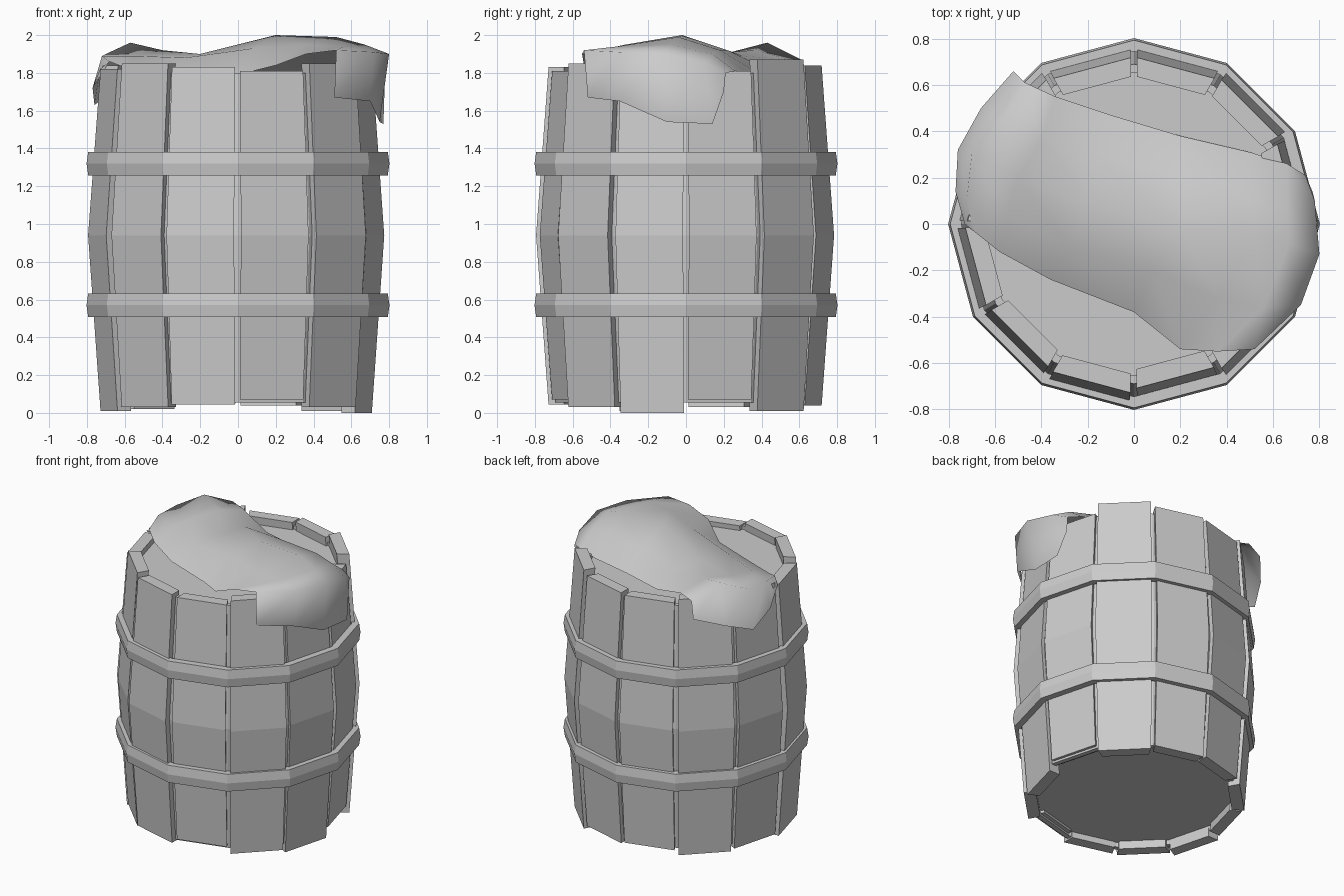
import bpy, bmesh, math
from mathutils import Matrix, Vector

cube = bpy.data.objects.get("Cube")
if cube:
    bpy.data.objects.remove(cube, do_unlink=True)

GREY = (0.6, 0.6, 0.6, 1.0)
grey = bpy.data.materials.new("plain_grey")
grey.use_nodes = True
grey.diffuse_color = GREY
grey.node_tree.nodes["Principled BSDF"].inputs["Base Color"].default_value = GREY

SIDES = 12
STEP = 2 * math.pi / SIDES
HALF_TAN = math.tan(STEP / 2)
MID_Z = 0.94


def finish(name, bm, fix_normals=True):
    if fix_normals:
        bmesh.ops.recalc_face_normals(bm, faces=bm.faces)
    mesh = bpy.data.meshes.new(name)
    bm.to_mesh(mesh)
    bm.free()
    mesh.materials.append(grey)
    obj = bpy.data.objects.new(name, mesh)
    bpy.context.collection.objects.link(obj)
    return obj


def bridge(bm, rings):
    for a, b in zip(rings, rings[1:]):
        n = len(a)
        for i in range(n):
            bm.faces.new((a[i], a[(i + 1) % n], b[(i + 1) % n], b[i]))


def lathe(name, profile, closed):
    """Twelve-sided turned shape; closed joins last ring to first, else caps."""
    bm = bmesh.new()
    rings = [[bm.verts.new((r * math.cos(i * STEP), r * math.sin(i * STEP), z))
              for i in range(SIDES)] for r, z in profile]
    bridge(bm, rings + rings[:1] if closed else rings)
    if not closed:
        bm.faces.new(rings[0])
        bm.faces.new(rings[-1])
    return finish(name, bm)


def stave(index, bottom, top, shift):
    """One bowed plank with a gap at each side."""
    bm = bmesh.new()
    thick = 0.08
    rings = []
    for z, apothem, gap in ((bottom, 0.697, 0.013), (MID_Z, 0.762, 0.019), (top, 0.697, 0.014)):
        outer, inner = apothem + shift, apothem + shift - thick
        wo, wi = apothem * HALF_TAN - gap, (apothem - thick) * HALF_TAN - gap
        rings.append([bm.verts.new(p) for p in (
            (outer, -wo, z), (outer, wo, z), (inner, wi, z), (inner, -wi, z))])
    bridge(bm, rings)
    bm.faces.new(rings[0])
    bm.faces.new(rings[-1])
    bm.transform(Matrix.Rotation((index + 0.5) * STEP, 4, "Z"))
    finish(f"stave_{index + 1}", bm)


# Staves: uneven bottom, top and outward shift, counted from the left side
ends = [(.07, 1.81, -.01), (.01, 1.87, .01), (.04, 1.84, 0), (.05, 1.83, 0),
        (.02, 1.86, .01), (.03, 1.84, 0), (.01, 1.82, .01), (.03, 1.85, 0),
        (.045, 1.83, .01), (.07, 1.81, -.01), (.03, 1.85, .01), (0, 1.86, -.01)]
for k, (low, high, shift) in enumerate(ends):
    stave(k, low, high, shift)

# Liner that closes the gaps between staves
lathe("liner", [(0.69, 0.055), (0.755, MID_Z), (0.69, 1.8),
                (0.655, 1.8), (0.715, MID_Z), (0.655, 0.055)], True)

# Lid and base
lathe("lid", [(0.67, 1.73), (0.665, 1.775)], False)
lathe("base", [(0.67, 0.09), (0.67, 0.13)], False)

# Ridged hoops
for name, z in (("lower_hoop", 0.57), ("upper_hoop", 1.32)):
    lathe(name, [(0.745, z - 0.062), (0.793, z - 0.062), (0.802, z),
                 (0.793, z + 0.062), (0.745, z + 0.062)], True)

# Draped cloth: rows run from the right hem to the left hem, back to front
rows = [
    [(-.52, .66, 1.77), (-.66, .50, 1.70), (-.76, .32, 1.63), (-.77, .14, 1.72), (-.73, 0, 1.82)],
    [(-.47, .61, 1.87), (-.57, .43, 1.96), (-.70, .30, 1.90), (-.72, .12, 1.89), (-.68, -.04, 1.86)],
    [(-.34, .55, 1.87), (-.40, .36, 1.92), (-.50, .20, 1.90), (-.55, .04, 1.89), (-.58, -.12, 1.82)],
    [(-.10, .47, 1.80), (-.16, .30, 1.89), (-.20, .10, 1.90), (-.28, -.10, 1.88), (-.36, -.24, 1.79)],
    [(.20, .38, 1.80), (.20, .22, 1.92), (.20, -.02, 2.0), (.08, -.20, 1.93), (0, -.38, 1.79)],
    [(.50, .31, 1.80), (.50, .18, 1.92), (.52, -.04, 1.99), (.36, -.32, 1.95), (.20, -.54, 1.84)],
    [(.66, .26, 1.81), (.66, .14, 1.90), (.67, -.08, 1.95), (.56, -.36, 1.94), (.36, -.55, 1.90)],
    [(.74, .21, 1.80), (.78, .10, 1.85), (.80, -.13, 1.90), (.72, -.35, 1.91), (.52, -.54, 1.92)],
    [(.74, .20, 1.70), (.77, .14, 1.53), (.75, -.10, 1.54), (.70, -.35, 1.65), (.51, -.52, 1.67)],
]
bm = bmesh.new()
grid = [[bm.verts.new(Vector(p)) for p in row] for row in rows]
for a, b in zip(grid, grid[1:]):
    for j in range(len(a) - 1):
        bm.faces.new((a[j], a[j + 1], b[j + 1], b[j]))
cloth = finish("draped_cloth", bm, False)
for poly in cloth.data.polygons:
    poly.use_smooth = True
